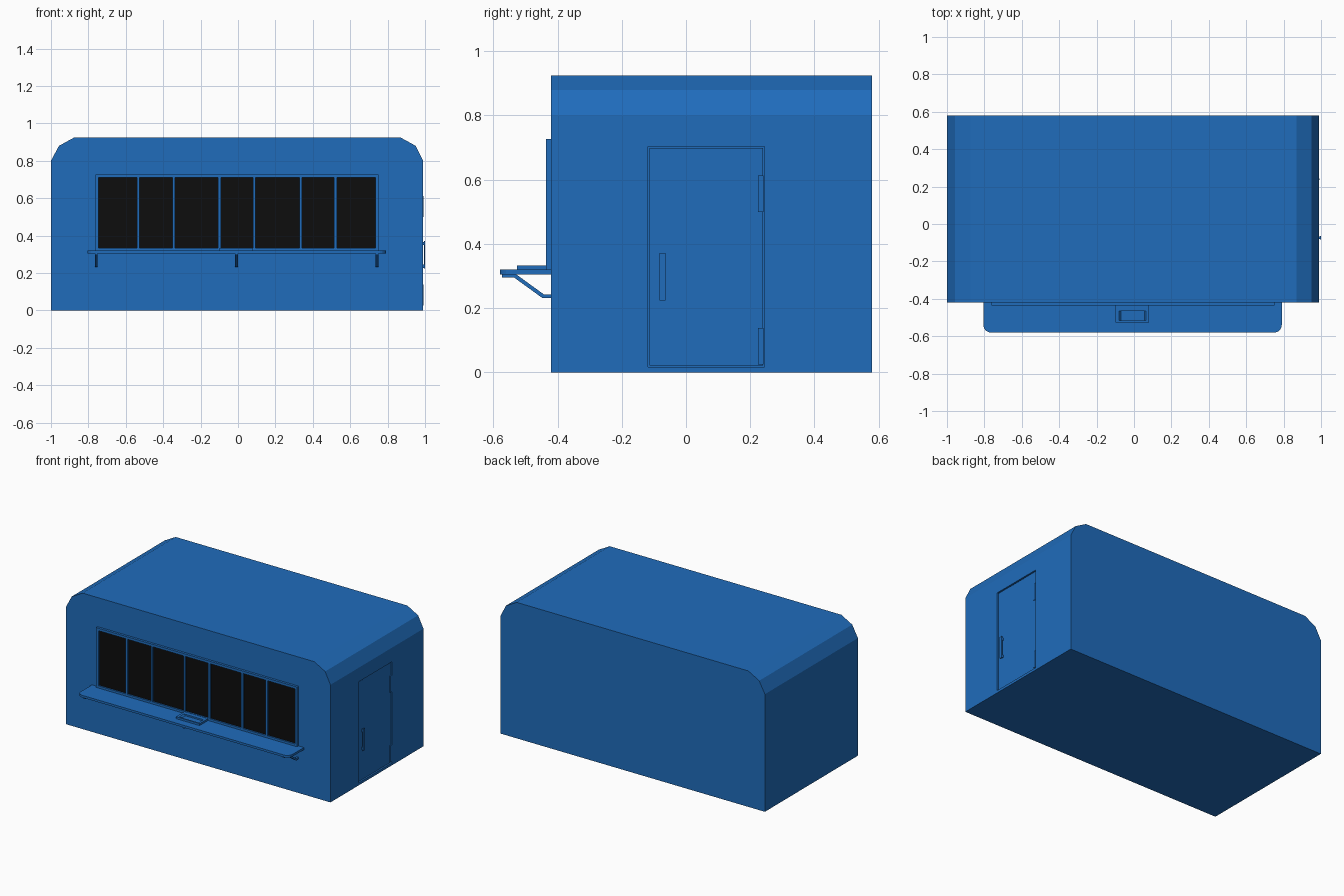
import bpy, bmesh, math

if "Cube" in bpy.data.objects:
    bpy.data.objects.remove(bpy.data.objects["Cube"])


def material(name, color):
    m = bpy.data.materials.new(name)
    m.diffuse_color = (*color, 1)
    m.use_nodes = True
    m.node_tree.nodes["Principled BSDF"].inputs["Base Color"].default_value = m.diffuse_color
    return m


BLUE = material("blue_paint", (0.014, 0.15, 0.50))
BLACK = material("dark_glass", (0.004, 0.004, 0.004))


def prism(name, pts, axis, lo, hi, mat=BLUE):
    """Extrude a 2D profile along an axis (x: pts are yz, y: xz, z: xy)."""
    place = {"x": lambda a, b, t: (t, a, b),
             "y": lambda a, b, t: (a, t, b),
             "z": lambda a, b, t: (a, b, t)}[axis]
    bm = bmesh.new()
    low = [bm.verts.new(place(a, b, lo)) for a, b in pts]
    high = [bm.verts.new(place(a, b, hi)) for a, b in pts]
    bm.faces.new(low)
    bm.faces.new(high)
    n = len(pts)
    for i in range(n):
        j = (i + 1) % n
        bm.faces.new((low[i], low[j], high[j], high[i]))
    bmesh.ops.recalc_face_normals(bm, faces=bm.faces)
    mesh = bpy.data.meshes.new(name)
    bm.to_mesh(mesh)
    bm.free()
    mesh.materials.append(mat)
    ob = bpy.data.objects.new(name, mesh)
    bpy.context.collection.objects.link(ob)
    return ob


def box(name, x, y, z, mat=BLUE):
    pts = [(x[0], y[0]), (x[1], y[0]), (x[1], y[1]), (x[0], y[1])]
    return prism(name, pts, "z", z[0], z[1], mat)


def cut(ob, cutter):
    mod = ob.modifiers.new("cut", "BOOLEAN")
    mod.operation = "DIFFERENCE"
    mod.solver = "EXACT"
    mod.object = cutter
    bpy.context.view_layer.objects.active = ob
    bpy.ops.object.modifier_apply(modifier=mod.name)
    bpy.data.objects.remove(cutter)


# Main body with faceted roof edges, and a shallow recess for the door
FRONT, SIDE = -0.42, 0.99
body = prism("body", [(-1, 0), (0.99, 0), (0.99, 0.80), (0.95, 0.88), (0.868, 0.925),
                      (-0.875, 0.925), (-0.957, 0.88), (-1, 0.80)], "y", FRONT, 0.58)
cut(body, box("door_recess", (SIDE - 0.02, 1.1), (-0.118, 0.244), (0.017, 0.704)))

# Door, hinges and handle
box("door", (SIDE - 0.025, SIDE - 0.006), (-0.113, 0.240), (0.021, 0.699))
for i, z in enumerate((0.025, 0.50)):
    box(f"door_hinge_{i + 1}", (SIDE - 0.01, SIDE - 0.001), (0.225, 0.242), (z, z + 0.113))
    box(f"hinge_pin_{i + 1}", (SIDE - 0.01, SIDE + 0.001), (0.236, 0.242), (z, z + 0.113))
box("door_handle_grip", (SIDE + 0.004, 1.0), (-0.083, -0.064), (0.223, 0.372))
for i, z in enumerate((0.228, 0.350)):
    box(f"door_handle_post_{i + 1}", (SIDE - 0.01, SIDE + 0.006), (-0.080, -0.067), (z, z + 0.017))

# Serving window: glass, outer frame and uneven mullions
L, R, B, T = -0.763, 0.75, 0.318, 0.727
fy = (-0.436, FRONT + 0.004)
box("window_glass", (L + 0.01, R - 0.01), (-0.426, FRONT + 0.004), (B + 0.01, T - 0.01), BLACK)
frame = box("window_frame", (L, R), fy, (B, T))
cut(frame, box("frame_opening", (L + 0.018, R - 0.014), (-0.5, -0.4), (0.335, T - 0.017)))
for i, x in enumerate((-0.533, -0.344, -0.099, 0.087, 0.335, 0.521)):
    box(f"window_mullion_{i + 1}", (x - 0.007, x + 0.007), fy, (0.33, T - 0.012))

# Counter shelf with rounded front corners
r, x0, x1, y0 = 0.04, -0.805, 0.79, -0.58
pts = [(x1, FRONT), (x0, FRONT)]
for cx, start in ((x0 + r, 180), (x1 - r, 270)):
    for k in range(7):
        a = math.radians(start + 15 * k)
        pts.append((cx + r * math.cos(a), y0 + r + r * math.sin(a)))
prism("counter_shelf", pts, "z", 0.305, 0.32)

# Pay tray on the counter
tray = box("pay_tray", (-0.098, 0.08), (-0.527, -0.43), (0.319, 0.333))
cut(tray, prism("tray_opening", [(-0.08, 0.34), (0.065, 0.34), (0.065, 0.333),
                                 (0.055, 0.323), (-0.07, 0.323), (-0.08, 0.333)],
                "y", -0.517, -0.465))

# Bent support brackets under the counter
bracket = [(-0.573, 0.306), (-0.573, 0.295), (-0.535, 0.295), (-0.448, 0.232),
           (FRONT, 0.232), (FRONT, 0.243), (-0.443, 0.243), (-0.530, 0.306)]
for i, x in enumerate((-0.757, -0.008, 0.743)):
    prism(f"shelf_bracket_{i + 1}", bracket, "x", x - 0.007, x + 0.007)
